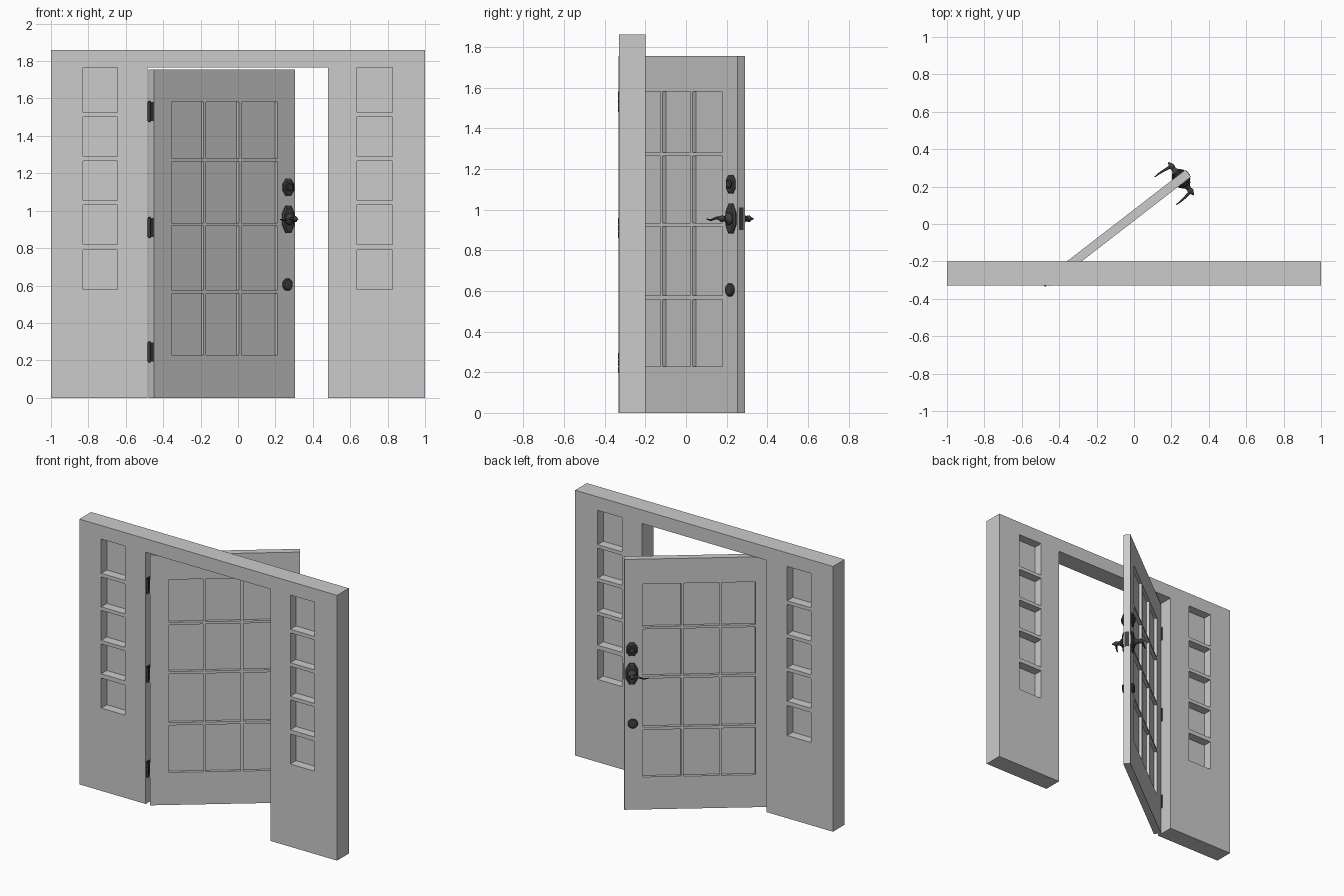
import bpy, bmesh, math
from mathutils import Matrix, Vector

if "Cube" in bpy.data.objects:
    bpy.data.objects.remove(bpy.data.objects["Cube"])

T = 0.048                                   # door thickness
DOOR = Matrix.Translation((-0.45, -0.331, 0)) @ Matrix.Rotation(math.radians(37.7), 4, 'Z')
WORLD = Matrix.Identity(4)
dark = bpy.data.materials.new("dark_metal")
dark.diffuse_color = (0.05, 0.05, 0.05, 1)
dark.use_nodes = True
dark.node_tree.nodes["Principled BSDF"].inputs["Base Color"].default_value = dark.diffuse_color


def finish(name, bm, frame=WORLD, mat=None, smooth=False):
    bmesh.ops.recalc_face_normals(bm, faces=bm.faces)
    me = bpy.data.meshes.new(name)
    bm.to_mesh(me)
    bm.free()
    ob = bpy.data.objects.new(name, me)
    bpy.context.collection.objects.link(ob)
    ob.matrix_world = frame
    if mat:
        me.materials.append(mat)
    if smooth:
        bpy.context.view_layer.objects.active = ob
        bpy.ops.object.select_all(action='DESELECT')
        ob.select_set(True)
        bpy.ops.object.shade_smooth_by_angle(angle=math.radians(35))
    return ob


def pierced_slab(name, xs, zs, y0, y1, is_hole, frame=WORLD):
    """Slab on an x/z grid with some of its cells left open."""
    bm = bmesh.new()
    nx, nz = len(xs) - 1, len(zs) - 1

    def solid(i, j):
        return 0 <= i < nx and 0 <= j < nz and not is_hole(i, j)

    def quad(*pts):
        bm.faces.new([bm.verts.new(p) for p in pts])

    for i in range(nx):
        for j in range(nz):
            if not solid(i, j):
                continue
            c = [(xs[i], zs[j]), (xs[i + 1], zs[j]), (xs[i + 1], zs[j + 1]), (xs[i], zs[j + 1])]
            for y in (y0, y1):
                quad(*[(x, y, z) for x, z in c])
            for k, (di, dj) in enumerate([(0, -1), (1, 0), (0, 1), (-1, 0)]):
                if not solid(i + di, j + dj):
                    (ax, az), (bx, bz) = c[k], c[(k + 1) % 4]
                    quad((ax, y0, az), (bx, y0, bz), (bx, y1, bz), (ax, y1, az))
    bmesh.ops.remove_doubles(bm, verts=bm.verts, dist=1e-5)
    return finish(name, bm, frame)


def box(name, x0, x1, y0, y1, z0, z1, frame=WORLD, mat=None):
    bm = bmesh.new()
    bmesh.ops.create_cube(bm, size=1, matrix=Matrix.Translation(
        ((x0 + x1) / 2, (y0 + y1) / 2, (z0 + z1) / 2)) @ Matrix.Diagonal((x1 - x0, y1 - y0, z1 - z0, 1)))
    return finish(name, bm, frame, mat)


def loft(name, u, z, side, sections, n, smooth=False):
    """Stack of n-sided rings (half width, half height, distance out of the door face)."""
    bm = bmesh.new()
    rings = []
    for rx, rz, d in sections:
        y = T + d if side > 0 else -d
        rings.append([bm.verts.new((u + rx * math.cos(a), y, z + rz * math.sin(a)))
                      for a in [(k + 0.5) * 2 * math.pi / n for k in range(n)]])
    for a, b in zip(rings, rings[1:]):
        for k in range(n):
            bm.faces.new((a[k], a[(k + 1) % n], b[(k + 1) % n], b[k]))
    bm.faces.new(rings[0])
    bm.faces.new(rings[-1])
    return finish(name, bm, DOOR, dark, smooth)


# Wall with doorway and two columns of five sidelights
pierced_slab("wall", [-1, -.83, -.645, -.485, .482, .637, .825, 1],
             [0, .58, .79, .82, 1.03, 1.055, 1.265, 1.29, 1.5, 1.525, 1.765, 1.86],
             -0.33, -0.20, lambda i, j: (i in (1, 5) and j % 2 == 1) or (i == 3 and j < 10))
for label, x0, x1 in (("left", -.83, -.645), ("right", .637, .825)):
    box(label + "_sidelight_glass", x0, x1, -.268, -.262, .58, 1.765)

# Door leaf, three by four panes
pierced_slab("door", [0, .12, .337, .352, .576, .594, .834, .954],
             [0, .228, .558, .577, .917, .935, 1.263, 1.28, 1.58, 1.755],
             0, T, lambda i, j: i % 2 == 1 and j % 2 == 1 and j < 9, DOOR)
box("door_glass", .12, .834, T / 2 - .003, T / 2 + .003, .228, 1.58, DOOR)

# Hinges: three knuckles with end caps, and two leaves
for h, zc in enumerate((1.53, .91, .245)):
    bm = bmesh.new()
    for dz, r, length in ((-.034, .009, .031), (0, .009, .031), (.034, .009, .031),
                          (0, .006, .112)):
        bmesh.ops.create_cone(bm, cap_ends=True, segments=12, radius1=r, radius2=r, depth=length,
                              matrix=Matrix.Translation((-.475, -.325, zc + dz)))
    finish("hinge_barrel_%d" % h, bm, WORLD, dark, True)
    box("hinge_frame_leaf_%d" % h, -.486, -.482, -.325, -.285, zc - .05, zc + .05, WORLD, dark)
    box("hinge_door_leaf_%d" % h, -.003, .001, .004, .042, zc - .05, zc + .05, DOOR, dark)

# Locks and lever handles on both faces
U = .906
for side, label in ((-1, "front"), (1, "back")):
    loft(label + "_deadbolt_plate", U, 1.125, side,
         [(.038, .05, 0), (.038, .05, .006), (.03, .04, .012)], 8)
    loft(label + "_deadbolt_cylinder", U, 1.125, side,
         [(.021, .021, .01), (.021, .021, .018), (.016, .016, .022)], 20, True)
    loft(label + "_handle_plate", U, .955, side,
         [(.043, .08, 0), (.043, .08, .006), (.034, .068, .013)], 8)
    loft(label + "_handle_stem", U, .955, side,
         [(.031, .031, .012), (.03, .03, .02), (.017, .017, .03), (.012, .012, .045),
          (.016, .016, .055), (.016, .016, .064), (.008, .008, .076), (.004, .004, .086)], 20, True)
    loft(label + "_lower_lock", U - .006, .605, side,
         [(.032, .032, 0), (.032, .032, .008), (.027, .027, .015), (.012, .012, .018)], 24, True)

    # Wavy lever pointing to the hinge side
    cu = bpy.data.curves.new(label + "_lever", 'CURVE')
    cu.dimensions = '3D'
    cu.bevel_depth = .008
    cu.bevel_resolution = 2
    cu.resolution_u = 6
    cu.use_fill_caps = True
    sp = cu.splines.new('BEZIER')
    path = [(0, .06, .955, 1), (-.035, .066, .958, .9), (-.075, .07, .949, .6), (-.105, .07, .953, .35)]
    sp.bezier_points.add(len(path) - 1)
    for p, (du, d, z, r) in zip(sp.bezier_points, path):
        p.co = Vector((U + du, T + d if side > 0 else -d, z))
        p.radius = r
        p.handle_left_type = p.handle_right_type = 'AUTO'
    cu.materials.append(dark)
    lever = bpy.data.objects.new(label + "_lever", cu)
    bpy.context.collection.objects.link(lever)
    lever.matrix_world = DOOR
    bpy.ops.object.select_all(action='DESELECT')
    lever.select_set(True)
    bpy.context.view_layer.objects.active = lever
    bpy.ops.object.convert(target='MESH')

# Latch plate on the free edge
box("latch_plate", .953, .956, .01, .038, .9, 1.01, DOOR, dark)
